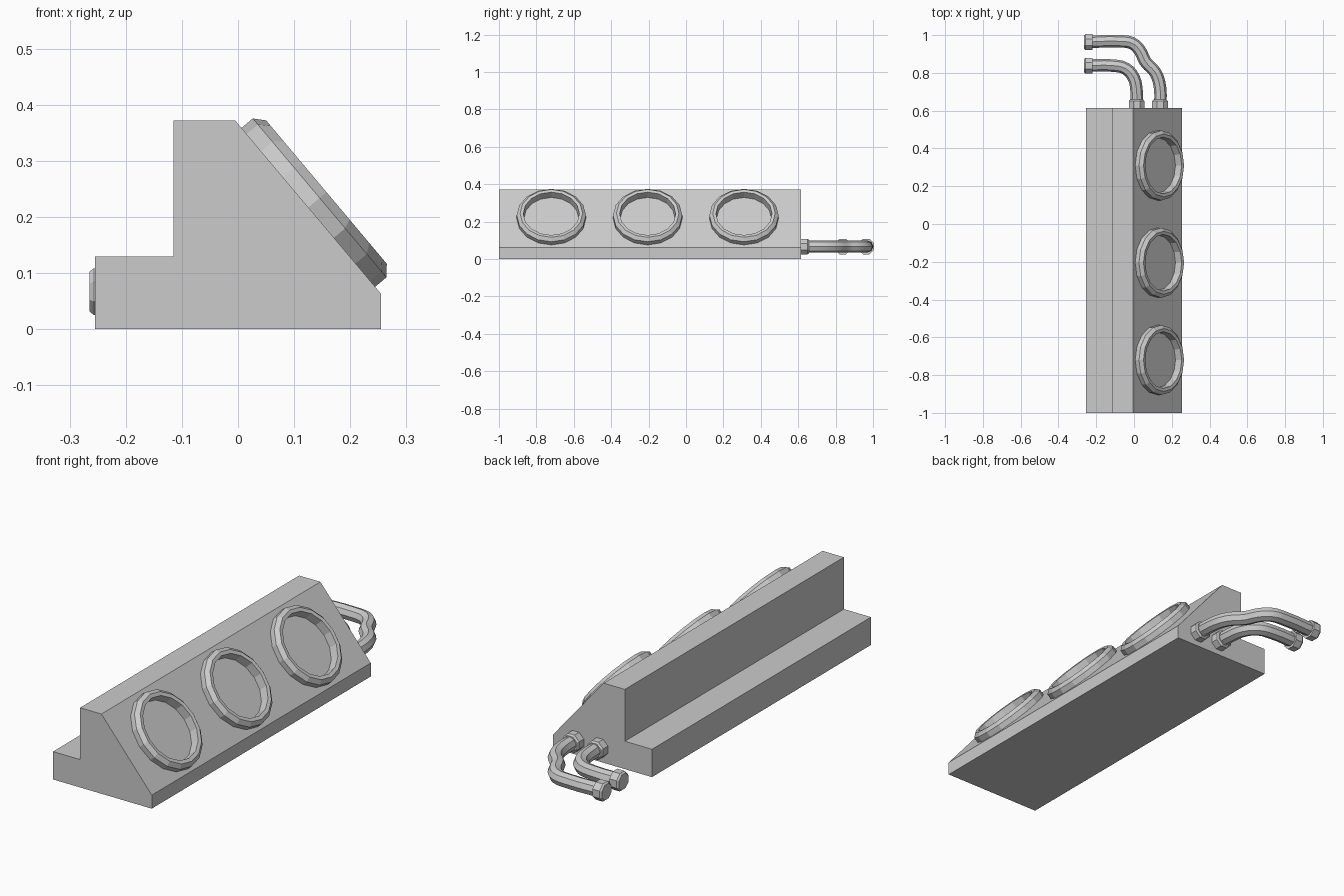
import bpy, bmesh, math
from mathutils import Matrix, Vector

if "Cube" in bpy.data.objects:
    bpy.data.objects.remove(bpy.data.objects["Cube"])


def finish(bm, name):
    bmesh.ops.recalc_face_normals(bm, faces=bm.faces[:])
    me = bpy.data.meshes.new(name)
    bm.to_mesh(me)
    bm.free()
    ob = bpy.data.objects.new(name, me)
    bpy.context.collection.objects.link(ob)
    return ob


def lathe(name, profile, sides, matrix, phase=0.0, closed=False):
    """Revolve (radius, height) points about local z; cap ends unless closed."""
    bm = bmesh.new()
    rings = []
    for r, h in profile:
        angles = [phase + 2 * math.pi * i / sides for i in range(sides)]
        rings.append([bm.verts.new(matrix @ Vector((r * math.cos(a), r * math.sin(a), h)))
                      for a in angles])
    pairs = list(zip(rings, rings[1:]))
    if closed:
        pairs.append((rings[-1], rings[0]))
    else:
        bm.faces.new(rings[0])
        bm.faces.new(rings[-1])
    for a, b in pairs:
        for i in range(sides):
            j = (i + 1) % sides
            bm.faces.new((a[i], a[j], b[j], b[i]))
    return finish(bm, name)


# Stepped wedge housing, extruded along y
low, high = Vector((0.255, 0, 0.063)), Vector((-0.005, 0, 0.372))
profile = [(-0.255, 0), (0.255, 0), (low.x, low.z), (high.x, high.z),
           (-0.115, 0.372), (-0.115, 0.13), (-0.255, 0.13)]
bm = bmesh.new()
face = bm.faces.new([bm.verts.new((x, -1, z)) for x, z in profile])
ext = bmesh.ops.extrude_face_region(bm, geom=[face])
bmesh.ops.translate(bm, vec=(0, 1.615, 0),
                    verts=[v for v in ext["geom"] if isinstance(v, bmesh.types.BMVert)])
finish(bm, "housing")

# Three raised lamp bezels on the sloping face
side, up = Vector((0, 1, 0)), (high - low).normalized()
normal = side.cross(up)
bezel = [(0.185, -0.004), (0.185, 0.028), (0.167, 0.044), (0.15, 0.042), (0.146, -0.004)]
for i in range(3):
    frame = Matrix((side, up, normal)).transposed().to_4x4()
    frame.translation = Vector((0.124, -0.72 + 0.515 * i, 0.216))
    lathe(f"lamp_bezel_{i + 1}", bezel, 16, frame, closed=True)

# Two bent pipes with a nut at each end
Z = 0.067
paths = [
    [(0.014, 0.61), (0.014, 0.70), (-0.002, 0.775), (-0.045, 0.823), (-0.105, 0.838),
     (-0.255, 0.838)],
    [(0.138, 0.61), (0.138, 0.72), (0.114, 0.80), (0.06, 0.86), (0.03, 0.92),
     (-0.01, 0.957), (-0.07, 0.967), (-0.255, 0.963)],
]
nut = [(0.045, 0), (0.045, 0.037), (0.038, 0.045)]
for n, path in enumerate(paths, 1):
    cu = bpy.data.curves.new(f"pipe_{n}", "CURVE")
    cu.dimensions = "3D"
    cu.bevel_depth = 0.033
    cu.bevel_resolution = 2
    cu.resolution_u = 3
    cu.use_fill_caps = True
    sp = cu.splines.new("BEZIER")
    sp.bezier_points.add(len(path) - 1)
    for p, (x, y) in zip(sp.bezier_points, path):
        p.co = (x, y, Z)
        p.handle_left_type = p.handle_right_type = "AUTO"
    pipe = bpy.data.objects.new(f"pipe_{n}", cu)
    bpy.context.collection.objects.link(pipe)
    bpy.ops.object.select_all(action="DESELECT")
    pipe.select_set(True)
    bpy.context.view_layer.objects.active = pipe
    bpy.ops.object.convert(target="MESH")
    bpy.ops.object.shade_smooth_by_angle(angle=math.radians(40))

    wall = Matrix.Translation((path[0][0], 0.613, Z)) @ Matrix.Rotation(-math.pi / 2, 4, "X")
    lathe(f"wall_nut_{n}", nut, 8, wall, math.pi / 8)
    end = Matrix.Translation((-0.22, path[-1][1], Z)) @ Matrix.Rotation(-math.pi / 2, 4, "Y")
    lathe(f"end_nut_{n}", nut, 8, end, math.pi / 8)
